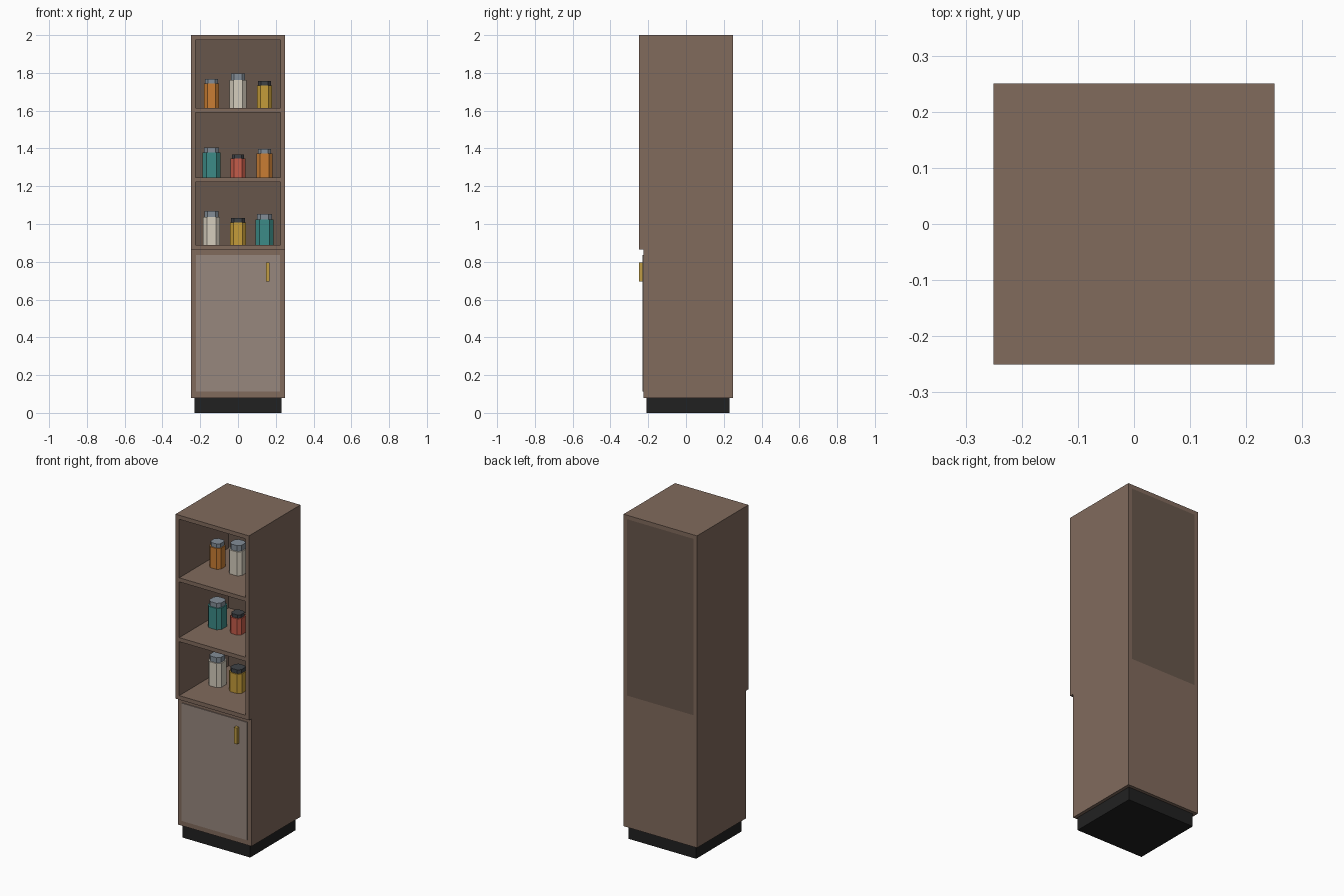
import bpy, bmesh

if "Cube" in bpy.data.objects:
    bpy.data.objects.remove(bpy.data.objects["Cube"])


def material(name, rgb):
    m = bpy.data.materials.new(name)
    m.diffuse_color = [(c / 255) ** 2.2 for c in rgb] + [1]
    m.use_nodes = True
    m.node_tree.nodes["Principled BSDF"].inputs["Base Color"].default_value = m.diffuse_color
    return m


WOOD = material("wood", (128, 106, 93))
BACK = material("back_wood", (103, 87, 76))
DOOR = material("door_front", (150, 134, 125))
DARK = material("plinth_black", (38, 38, 38))
BRASS = material("brass", (190, 155, 70))
JAR = {
    "orange": material("orange", (200, 125, 55)),
    "cream": material("cream", (212, 204, 188)),
    "yellow": material("yellow", (196, 155, 60)),
    "teal": material("teal", (62, 138, 134)),
    "red": material("red", (196, 92, 75)),
}
LIDS = {"grey": material("lid_grey", (130, 140, 150)),
        "dark": material("lid_dark", (65, 68, 72))}


def box(name, x, y, z, mat, chamfer=0):
    """Box from (min, max) ranges, with optional chamfered vertical edges."""
    bm = bmesh.new()
    bmesh.ops.create_cube(bm, size=1)
    for v in bm.verts:
        for i, (lo, hi) in enumerate((x, y, z)):
            v.co[i] = lo if v.co[i] < 0 else hi
    if chamfer:
        upright = [e for e in bm.edges
                   if abs(e.verts[0].co.z - e.verts[1].co.z) > 1e-5]
        bmesh.ops.bevel(bm, geom=upright, offset=chamfer, segments=1,
                        affect='EDGES')
    me = bpy.data.meshes.new(name)
    bm.to_mesh(me)
    bm.free()
    me.materials.append(mat)
    ob = bpy.data.objects.new(name, me)
    bpy.context.collection.objects.link(ob)
    return ob


T = 0.025            # board thickness
W = 0.25             # half width
IN = W - T           # inner half width
BASE = 0.865         # top of the cupboard

# Plinth and closed lower cupboard
box("plinth", (-0.23, 0.23), (-0.21, 0.23), (0, 0.08), DARK)
box("lower_cupboard", (-W, W), (-0.225, W), (0.08, BASE), WOOD)
box("door", (-0.222, 0.222), (-0.23, -0.22), (0.112, 0.837), DOOR)
box("door_handle", (0.148, 0.168), (-0.25, -0.228), (0.695, 0.795), BRASS)

# Open shelf unit
for side, s in (("left", -1), ("right", 1)):
    box(side + "_side", sorted((s * IN, s * W)), (-W, W), (BASE, 2), WOOD)
box("top_board", (-IN, IN), (-W, W), (2 - T, 2), WOOD)
box("bottom_board", (-IN, IN), (-W, W), (BASE, BASE + T), WOOD)
box("back_panel", (-IN, IN), (0.23, W), (BASE + T, 2 - T), BACK)
for i, z in enumerate((1.247, 1.615)):
    box(f"shelf_{i + 1}", (-IN, IN), (-W, 0.23), (z - T, z), WOOD)

# Jars per shelf: colour, width, body top, lid top, lid colour
ROWS = {
    BASE + T: [("cream", 0.09, 1.038, 1.07, "grey"),
               ("yellow", 0.087, 1.008, 1.032, "dark"),
               ("teal", 0.095, 1.023, 1.053, "grey")],
    1.247: [("teal", 0.095, 1.378, 1.406, "grey"),
            ("red", 0.077, 1.347, 1.368, "dark"),
            ("orange", 0.083, 1.373, 1.398, "grey")],
    1.615: [("orange", 0.08, 1.743, 1.768, "grey"),
            ("cream", 0.09, 1.762, 1.797, "grey"),
            ("yellow", 0.08, 1.733, 1.756, "dark")],
}
for r, (z, jars) in enumerate(ROWS.items()):
    for c, (col, w, body, lid, lidcol) in enumerate(jars):
        x = (c - 1) * 0.14
        for part, h, lo, hi, m in (("jar", w / 2, z, body, JAR[col]),
                                   ("lid", w * 0.42, body, lid, LIDS[lidcol])):
            box(f"{part}_{r + 1}_{c + 1}", (x - h, x + h), (-h, h),
                (lo, hi), m, chamfer=h * 0.45)
